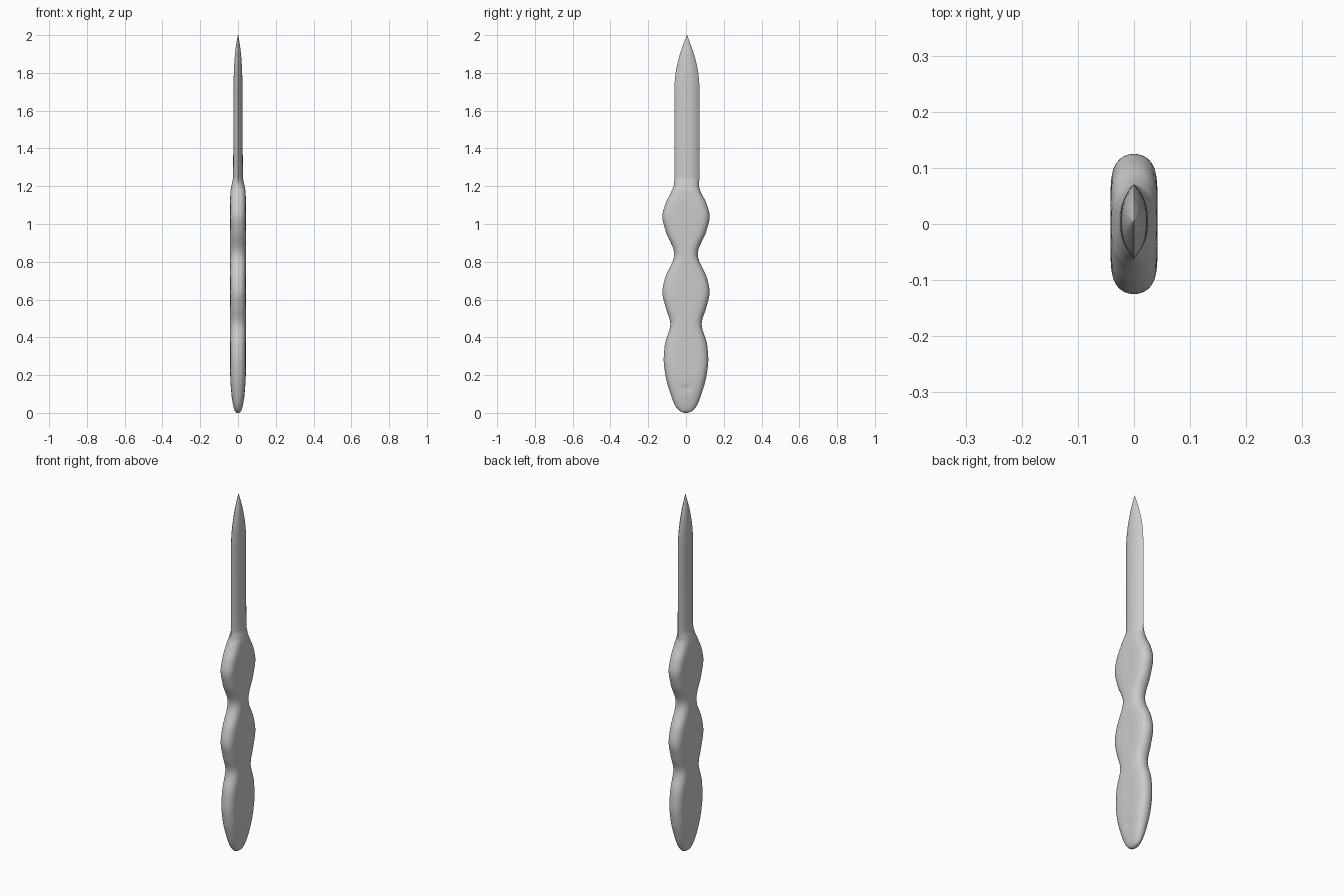
import bpy, bmesh, math

cube = bpy.data.objects.get("Cube")
if cube:
    bpy.data.objects.remove(cube, do_unlink=True)

# Profile stations: height, half depth (y), half thickness (x)
STATIONS = [
    (0.0, 0.008, 0.006), (0.01, 0.033, 0.017), (0.04, 0.058, 0.026),
    (0.1, 0.082, 0.035), (0.19, 0.107, 0.041), (0.28, 0.118, 0.042),
    (0.36, 0.112, 0.042), (0.47, 0.083, 0.042), (0.56, 0.108, 0.042),
    (0.64, 0.125, 0.042), (0.71, 0.112, 0.042), (0.84, 0.062, 0.042),
    (0.96, 0.107, 0.042), (1.04, 0.125, 0.042), (1.11, 0.108, 0.042),
    (1.17, 0.078, 0.04), (1.21, 0.066, 0.033), (1.25, 0.066, 0.026),
    (1.4, 0.066, 0.025), (1.72, 0.066, 0.024), (1.8, 0.06, 0.022),
    (1.9, 0.037, 0.016), (1.96, 0.016, 0.008), (2.0, 0.001, 0.001),
]
SIDE = 24      # points along each broad side
STEPS = 7      # rings between stations


def smoothstep(lo, hi, t):
    t = min(max((t - lo) / (hi - lo), 0), 1)
    return t * t * (3 - 2 * t)


def slope(i, k):
    """Monotone tangent, so the profile never overshoots its stations."""
    if i in (0, len(STATIONS) - 1):
        j = min(i, len(STATIONS) - 2)
        return (STATIONS[j + 1][k] - STATIONS[j][k]) / (STATIONS[j + 1][0] - STATIONS[j][0])
    a, b, c = STATIONS[i - 1:i + 2]
    d0 = (b[k] - a[k]) / (b[0] - a[0])
    d1 = (c[k] - b[k]) / (c[0] - b[0])
    return 0 if d0 * d1 <= 0 else 2 * d0 * d1 / (d0 + d1)


def hermite(i, t, k):
    p, n = STATIONS[i], STATIONS[i + 1]
    h = n[0] - p[0]
    s = t * t * (3 - 2 * t)
    return (p[k] * (1 - s) + n[k] * s + h * slope(i, k) * t * (1 - t) ** 2
            - h * slope(i + 1, k) * t * t * (1 - t))


def section(z, b, a):
    """Rounded slab on the handle, blending to a sharp-edged lens on the blade."""
    blade = smoothstep(1.17, 1.25, z)
    p = max(2.5, 48 * b) * (1 - blade) + 2.5 * blade
    q = 2 * (1 - blade) + blade
    pts = []
    for side in (1, -1):
        for j in range(SIDE):
            v = side * math.sin(math.pi * (j / SIDE - 0.5))
            x = side * a * max(1 - abs(v) ** p, 0) ** (1 / q)
            y = v * b
            # Shallow dimple near the butt, on both broad sides
            x -= side * 0.006 * math.exp(-(y / 0.02) ** 2 - ((z - 0.13) / 0.012) ** 2)
            pts.append((x, y + 0.005 * blade, z))
    return pts


# Loft the whole knife
bm = bmesh.new()
rings = []
for i in range(len(STATIONS) - 1):
    for s in range(STEPS):
        t = s / STEPS
        z = STATIONS[i][0] + t * (STATIONS[i + 1][0] - STATIONS[i][0])
        rings.append(section(z, hermite(i, t, 1), hermite(i, t, 2)))
rings.append(section(*STATIONS[-1]))
rings = [[bm.verts.new(co) for co in ring] for ring in rings]
for low, high in zip(rings, rings[1:]):
    for j in range(len(low)):
        k = (j + 1) % len(low)
        bm.faces.new((low[j], low[k], high[k], high[j]))
bm.faces.new(rings[0][::-1])
bm.faces.new(rings[-1])
bmesh.ops.recalc_face_normals(bm, faces=bm.faces)
mesh = bpy.data.meshes.new("knife_body")
bm.to_mesh(mesh)
bm.free()
knife = bpy.data.objects.new("knife_body", mesh)
bpy.context.collection.objects.link(knife)

# Plain grey material
grey = bpy.data.materials.new("plain_grey")
grey.use_nodes = True
colour = (0.6, 0.6, 0.6, 1)
grey.diffuse_color = colour
grey.node_tree.nodes["Principled BSDF"].inputs["Base Color"].default_value = colour
mesh.materials.append(grey)

bpy.ops.object.select_all(action='DESELECT')
knife.select_set(True)
bpy.context.view_layer.objects.active = knife
bpy.ops.object.shade_smooth_by_angle(angle=math.radians(35))
